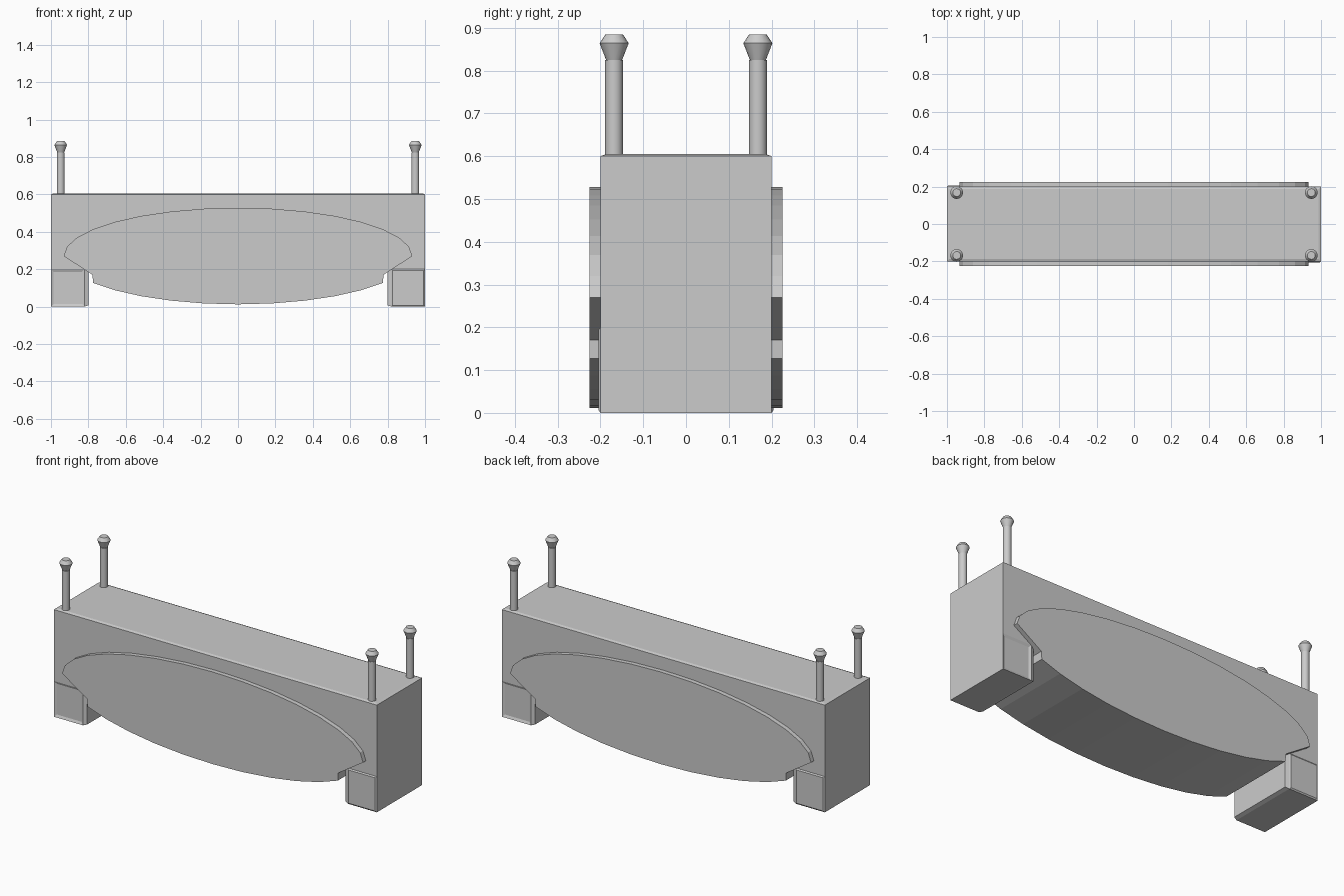
import bpy, bmesh
from math import sin, cos, pi, radians
from mathutils import Matrix, Vector

if "Cube" in bpy.data.objects:
    bpy.data.objects.remove(bpy.data.objects["Cube"])


def finish(bm, name, smooth=False):
    bmesh.ops.recalc_face_normals(bm, faces=bm.faces[:])
    me = bpy.data.meshes.new(name)
    bm.to_mesh(me)
    bm.free()
    ob = bpy.data.objects.new(name, me)
    bpy.context.collection.objects.link(ob)
    if smooth:
        bpy.ops.object.select_all(action='DESELECT')
        ob.select_set(True)
        bpy.context.view_layer.objects.active = ob
        bpy.ops.object.shade_smooth_by_angle(angle=radians(40))
    return ob


def box(lo, hi):
    lo, hi = Vector(lo), Vector(hi)
    bm = bmesh.new()
    bmesh.ops.create_cube(bm, size=1)
    for v in bm.verts:
        v.co = (lo + hi) / 2 + v.co * (hi - lo)
    bm.normal_update()
    return bm


def panel(bm, direction, border, height):
    """Inset the face looking along direction and push it out or in."""
    d = Vector(direction)
    bm.normal_update()
    face = max(bm.faces, key=lambda f: (round(f.normal.dot(d), 3), f.calc_area()))
    bmesh.ops.inset_individual(bm, faces=[face], thickness=border)
    for v in face.verts:
        v.co += d * height


# Main block with a slightly raised top
bm = box((-1, -0.2, 0.2), (1, 0.2, 0.6))
panel(bm, (0, 0, 1), 0.02, 0.005)
finish(bm, "body")

# Feet: same part turned half a revolution about the centre
for name, turn in (("right_foot", 0), ("left_foot", pi)):
    bm = box((0.82, -0.2, 0), (1, 0.2, 0.2))
    panel(bm, (0, -1, 0), 0.01, 0.005)
    panel(bm, (0, 1, 0), 0.02, -0.006)
    panel(bm, (-1, 0, 0), 0.01, 0.02)
    bmesh.ops.rotate(bm, verts=bm.verts[:], matrix=Matrix.Rotation(turn, 3, 'Z'))
    finish(bm, name)

# Oval slab running through the block, notched beside the feet
outline = []
for i in range(32):
    a = 2 * pi * i / 32
    x, z = 0.932 * cos(a), 0.27 + 0.258 * sin(a)
    if z < 0.265 and abs(x) > 0.88:
        continue
    if z < 0.265 and abs(x) > 0.8:
        x, z = (0.778 if x > 0 else -0.778), 0.17
    outline.append((x, z))
bm = bmesh.new()
face = bm.faces.new([bm.verts.new((x, -0.225, z)) for x, z in outline])
ext = bmesh.ops.extrude_face_region(bm, geom=[face], use_keep_orig=True)
bmesh.ops.translate(bm, vec=(0, 0.45, 0),
                    verts=[g for g in ext["geom"] if isinstance(g, bmesh.types.BMVert)])
finish(bm, "oval_slab")


def turned(name, profile, x, y, n=16):
    """Lathe a list of (radius, height) rings with flat caps."""
    bm = bmesh.new()
    rings = [[bm.verts.new((x + r * cos(2 * pi * i / n), y + r * sin(2 * pi * i / n), z))
              for i in range(n)] for r, z in profile]
    for a, b in zip(rings, rings[1:]):
        for i in range(n):
            bm.faces.new((a[i], a[(i + 1) % n], b[(i + 1) % n], b[i]))
    bm.faces.new(rings[0])
    bm.faces.new(rings[-1])
    return finish(bm, name, True)


# Corner posts with faceted knobs
for sx in (-1, 1):
    for sy in (-1, 1):
        x, y = sx * 0.948, sy * 0.168
        turned("post", [(0.021, 0.59), (0.021, 0.825)], x, y)
        turned("post_knob", [(0.018, 0.823), (0.034, 0.864), (0.021, 0.884)], x, y)
